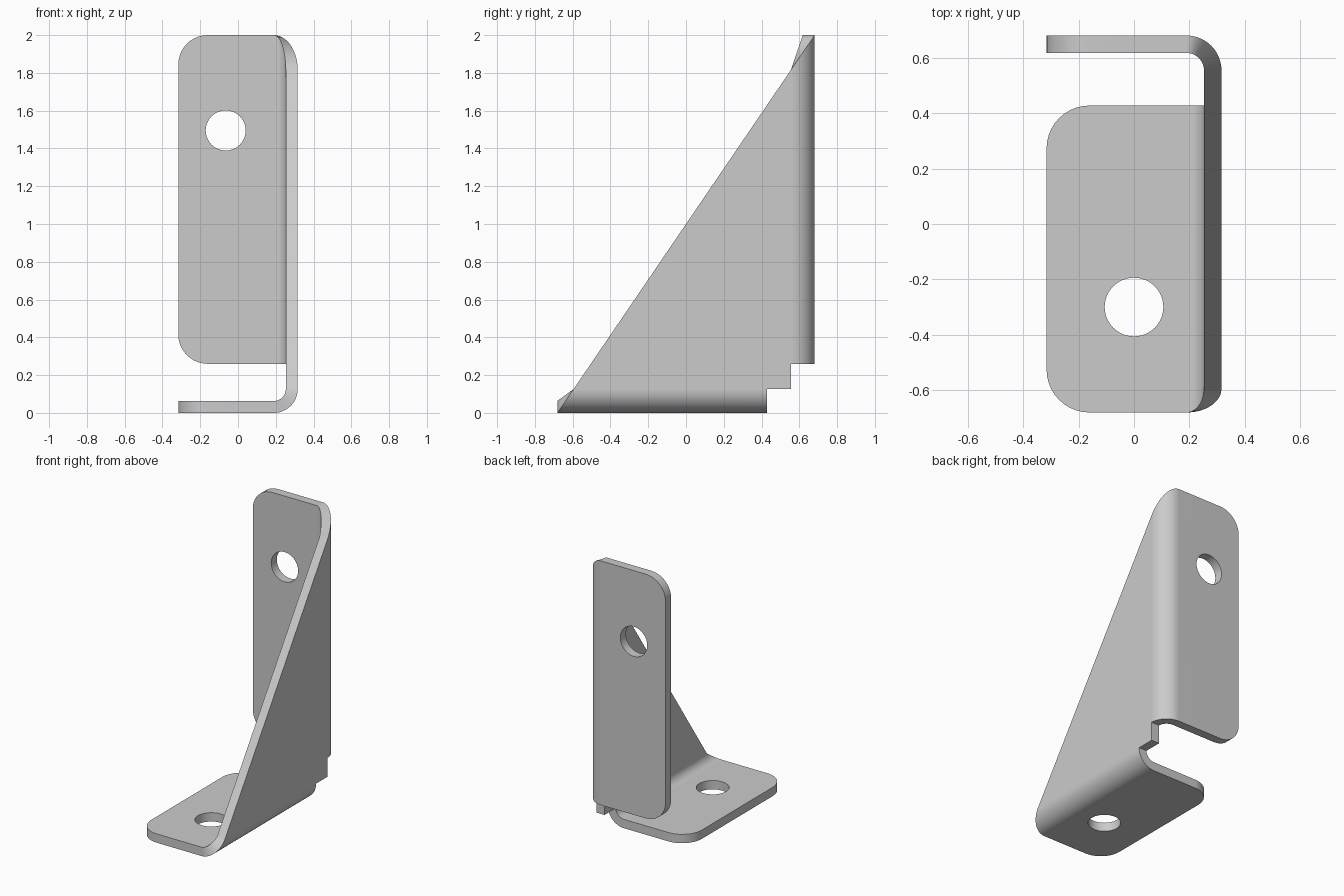
import bpy, bmesh
from math import sin, cos, radians
from mathutils import Vector

cube = bpy.data.objects.get("Cube")
if cube:
    bpy.data.objects.remove(cube, do_unlink=True)

X, Y, TOP = 0.316, 0.681, 2.0      # half width, half depth, height
T, R = 0.063, 0.126                # sheet thickness, outer bend radius
CORNER, HOLE = 0.155, 0.106        # flange corner and hole radii
BASE_END, BACK_START = 0.428, 0.26
STEPS = 14

steel = bpy.data.materials.new("plain grey steel")
steel.use_nodes = True
grey = (0.6, 0.6, 0.6, 1)
steel.diffuse_color = grey
steel.node_tree.nodes["Principled BSDF"].inputs["Base Color"].default_value = grey

bm = bmesh.new()
sheet = {}                         # each entry pairs an outer and inner vertex


def pair(point, normal):
    key = tuple(round(c, 4) for c in point)
    if key not in sheet:
        p = Vector(point)
        sheet[key] = (bm.verts.new(p), bm.verts.new(p - T * Vector(normal)))
    return sheet[key]


panels = []


def panel(points):
    """Add one piece of sheet from (outer point, outward normal) entries."""
    pairs = [pair(p, n) for p, n in points]
    bm.faces.new([a for a, b in pairs])
    bm.faces.new([b for a, b in reversed(pairs)])
    panels.append(pairs)


def arc(cx, cv, r, start, end, n):
    angles = [radians(start + (end - start) * i / n) for i in range(n + 1)]
    return [(cx + r * cos(a), cv + r * sin(a)) for a in angles]


def flange(place, normal, lo, hi, cx, cv):
    """Drilled flange with two rounded corners, made as two halves."""
    left = [(cx, lo)]
    left += arc(-X + CORNER, lo + CORNER, CORNER, 270, 180, 10)
    left += arc(-X + CORNER, hi - CORNER, CORNER, 180, 90, 10)
    left += [(cx, hi)] + arc(cx, cv, HOLE, 90, 270, 24)
    right = [(cx, lo), (X - R, lo), (X - R, hi), (cx, hi)]
    right += arc(cx, cv, HOLE, 90, -90, 24)
    for half in (left, right):
        panel([(place(x, v), normal) for x, v in half])


# Base flange and back flange
flange(lambda x, v: (x, v, 0), (0, 0, -1), -Y, BASE_END, 0, -0.3)
flange(lambda x, v: (x, Y, v), (0, 1, 0), BACK_START, TOP, -0.065, 1.495)


# Rounded bends, trimmed along the sloping edge
def base_bend(a):
    n = (sin(a), 0, -cos(a))
    x, z = X - R + R * sin(a), R - R * cos(a)
    return [((x, Y * (z - 1), z), n), ((x, BASE_END, z), n)]


def back_bend(a):
    n = (sin(a), cos(a), 0)
    x, y = X - R + R * sin(a), Y - R + R * cos(a)
    return [((x, y, BACK_START), n), ((x, y, 1 + y / Y), n)]


for bend in (base_bend, back_bend):
    for i in range(STEPS):
        a, b = (radians(90 * k / STEPS) for k in (i, i + 1))
        panel(bend(a) + bend(b)[::-1])

# Triangular side web with its stepped corner relief
web = [(Y * (R - 1), R), (BASE_END, R), (Y - R, R),
       (Y - R, BACK_START), (Y - R, 1 + (Y - R) / Y)]
panel([((X, y, z), (1, 0, 0)) for y, z in web])

# Close the sheet's cut edges, including the hole walls
inner = {a: b for a, b in sheet.values()}
for pairs in panels:
    for i, (a, b) in enumerate(pairs):
        c, d = pairs[(i + 1) % len(pairs)]
        edge = bm.edges.get((a, c))
        if len(edge.link_faces) == 1:
            bm.faces.new((a, b, d, c))

bmesh.ops.recalc_face_normals(bm, faces=bm.faces[:])
mesh = bpy.data.meshes.new("angle_bracket")
bm.to_mesh(mesh)
bm.free()
mesh.materials.append(steel)
bracket = bpy.data.objects.new("angle_bracket", mesh)
bpy.context.collection.objects.link(bracket)

# Smooth the bends and hole walls, keep the cut edges crisp
bpy.ops.object.select_all(action="DESELECT")
bracket.select_set(True)
bpy.context.view_layer.objects.active = bracket
bpy.ops.object.shade_smooth_by_angle(angle=radians(30))
weighted = bracket.modifiers.new("flat_panels", "WEIGHTED_NORMAL")
weighted.keep_sharp = True
